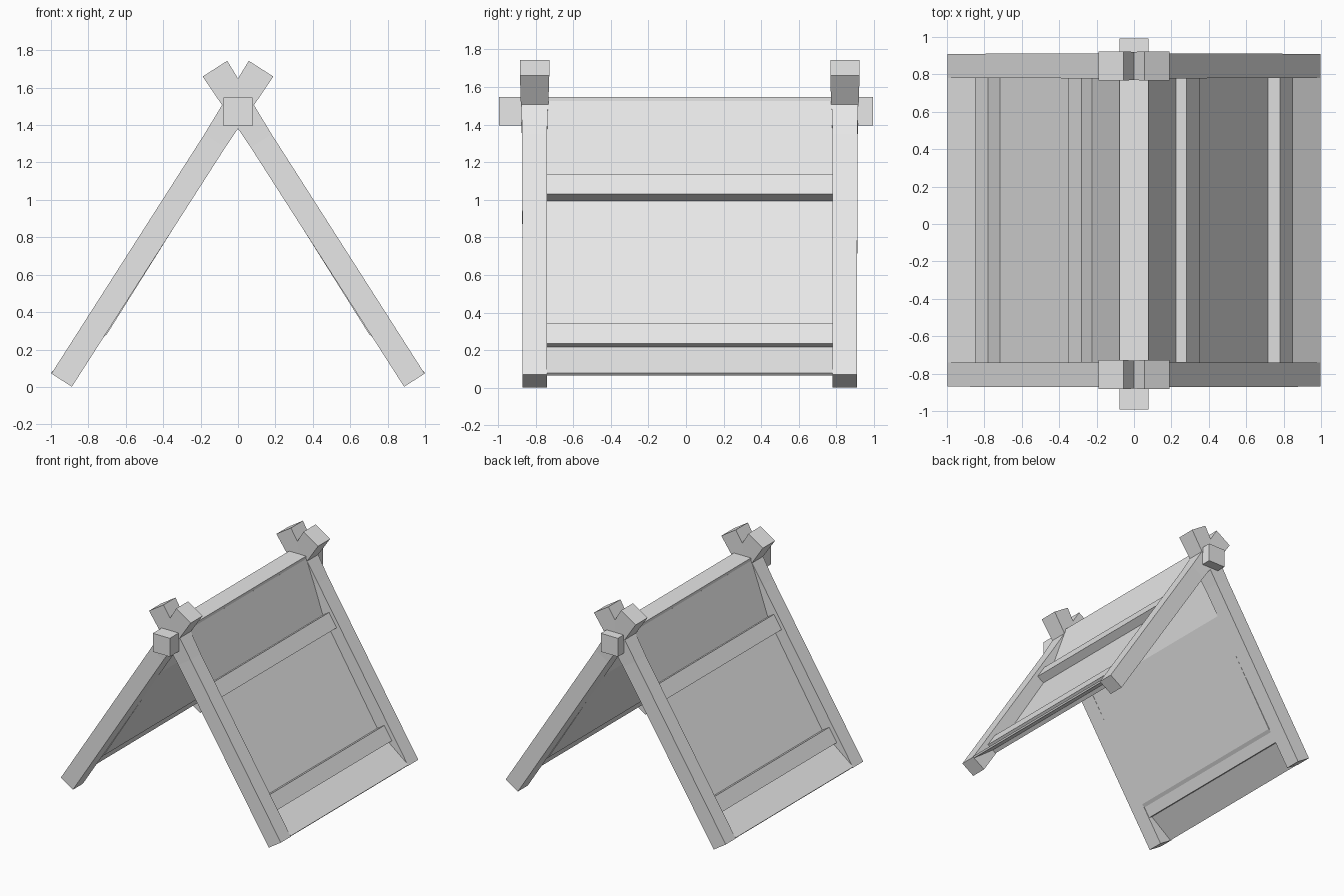
import bpy
import bmesh
from mathutils import Vector

if "Cube" in bpy.data.objects:
    bpy.data.objects.remove(bpy.data.objects["Cube"])

grey = bpy.data.materials.new("plain grey")
grey.diffuse_color = (0.8, 0.8, 0.8, 1)
grey.use_nodes = True
grey.node_tree.nodes["Principled BSDF"].inputs["Base Color"].default_value = grey.diffuse_color

UP = Vector((-0.539, 0, 0.842))      # direction up the right-hand slope
OUT = Vector((0.842, 0, 0.539))      # outward normal of that slope
SIDE = Vector((0, 1, 0))


def loft(name, rings):
    """Closed solid through rings of equal point count."""
    bm = bmesh.new()
    loops = [[bm.verts.new(p) for p in r] for r in rings]
    n = len(loops[0])
    for a, b in zip(loops, loops[1:]):
        for i in range(n):
            j = (i + 1) % n
            bm.faces.new((a[i], a[j], b[j], b[i]))
    bm.faces.new(loops[0][::-1])
    bm.faces.new(loops[-1])
    bmesh.ops.recalc_face_normals(bm, faces=bm.faces)
    me = bpy.data.meshes.new(name)
    bm.to_mesh(me)
    bm.free()
    me.materials.append(grey)
    ob = bpy.data.objects.new(name, me)
    bpy.context.collection.objects.link(ob)
    return ob


def extrude_y(name, profile, y0, y1, s):
    return loft(name, [[(s * x, y, z) for x, z in profile] for y in (y0, y1)])


def square(centre, h, s):
    pts = [centre + OUT * a * h + SIDE * b * h
           for a, b in ((-1, -1), (1, -1), (1, 1), (-1, 1))]
    return [(s * p.x, p.y, p.z) for p in pts]


# Ridge beam
extrude_y("ridge_beam", [(-0.077, 1.396), (0.077, 1.396), (0.077, 1.547), (-0.077, 1.547)],
          -0.993, 0.993, 1)

for s, side in ((1, "right"), (-1, "left")):
    # Crossed legs, flaring slightly at the top
    for y, end in ((-0.805, "front"), (0.845, "back")):
        foot = Vector((0.943, y, 0.036))
        loft(f"{end}_{side}_leg",
             [square(foot + UP * t, h, s) for t, h in ((0, 0.065), (1.52, 0.066), (1.978, 0.078))])

    # Cloth panel: steep top, flat middle, flared bottom flap
    cloth = [(0.078, 1.525), (0.222, 1.105), (0.726, 0.290), (0.998, 0.078),
             (0.988, 0.066), (0.702, 0.280), (0.190, 1.095), (0.045, 1.500)]
    extrude_y(f"{side}_cloth", cloth, -0.74, 0.78, s)

    # Cross bars holding the cloth
    for x, z, level in ((0.777, 0.266, "lower"), (0.277, 1.059, "upper")):
        c = Vector((x, 0, z))
        pts = [c + OUT * a * 0.045 + UP * b * 0.064
               for a, b in ((-1, -1), (1, -1), (1, 1), (-1, 1))]
        extrude_y(f"{side}_{level}_bar", [(p.x, p.z) for p in pts], -0.745, 0.785, s)
